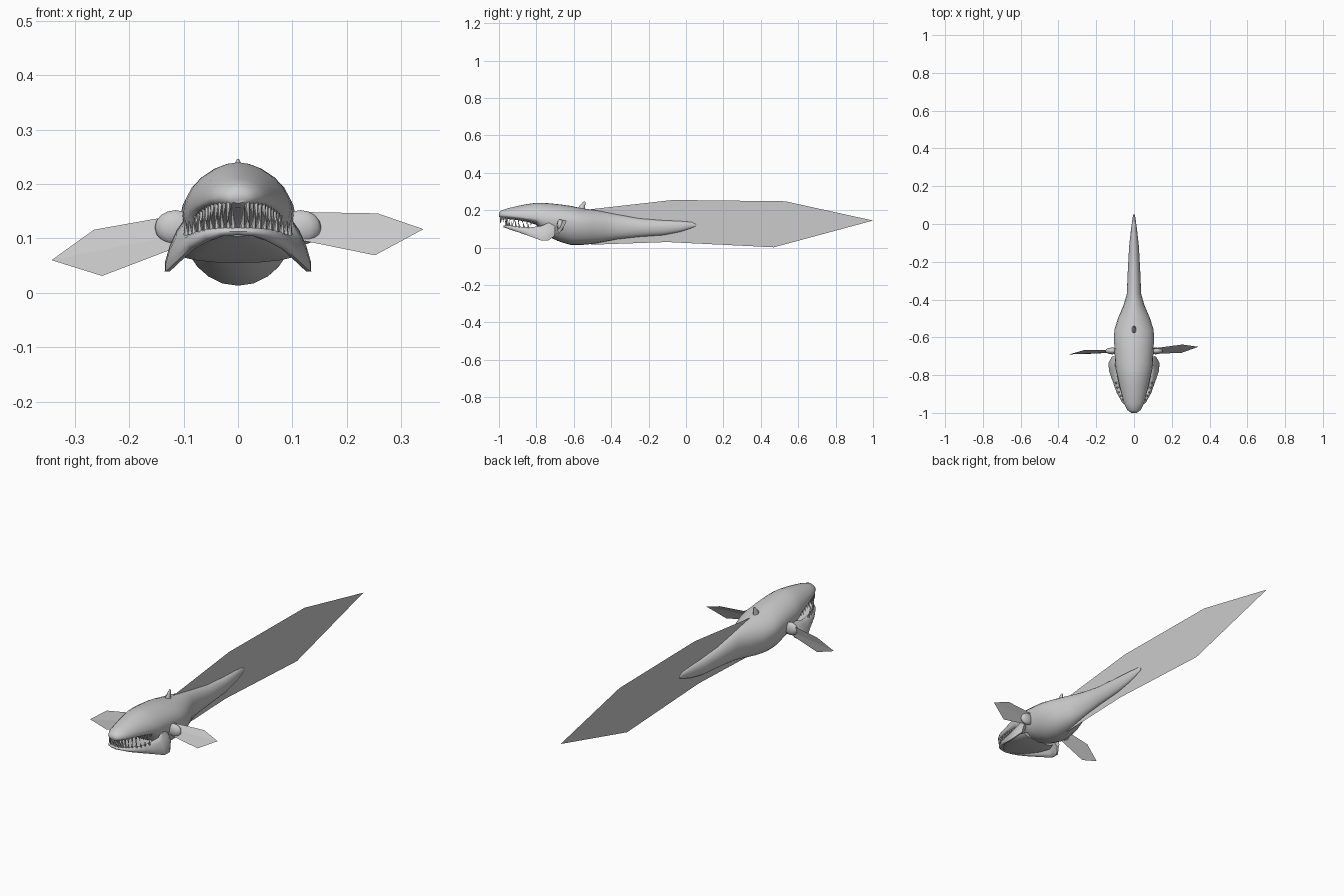
import bpy, bmesh, math
from mathutils import Vector, Matrix

if "Cube" in bpy.data.objects:
    bpy.data.objects.remove(bpy.data.objects["Cube"])

grey = bpy.data.materials.new("plain grey")
grey.diffuse_color = (0.6, 0.6, 0.6, 1)
grey.use_nodes = True
grey.node_tree.nodes["Principled BSDF"].inputs["Base Color"].default_value = grey.diffuse_color


def finish(name, bm, angle=None):
    if angle is not None:
        bmesh.ops.recalc_face_normals(bm, faces=bm.faces[:])
    me = bpy.data.meshes.new(name)
    bm.to_mesh(me)
    bm.free()
    me.materials.append(grey)
    ob = bpy.data.objects.new(name, me)
    bpy.context.collection.objects.link(ob)
    if angle is not None:
        bpy.ops.object.select_all(action='DESELECT')
        bpy.context.view_layer.objects.active = ob
        ob.select_set(True)
        bpy.ops.object.shade_smooth_by_angle(angle=math.radians(angle))
    return ob


def skin(name, rings, angle=50):
    """Join closed rings of points into a capped tube."""
    bm = bmesh.new()
    rows = [[bm.verts.new(p) for p in ring] for ring in rings]
    n = len(rows[0])
    for a, b in zip(rows, rows[1:]):
        for i in range(n):
            j = (i + 1) % n
            bm.faces.new((a[i], a[j], b[j], b[i]))
    bm.faces.new(rows[0])
    bm.faces.new(rows[-1])
    return finish(name, bm, angle)


def loft(name, sections, n=24):
    """Sections are (y, half width, top, widest height, bottom)."""
    rings = []
    for y, w, top, mid, bot in sections:
        ring = []
        for i in range(n):
            a = 2 * math.pi * i / n
            c, s = math.cos(a), math.sin(a)
            # the back narrows toward a ridge, the belly is round
            x = w * math.copysign(abs(c) ** (1.15 if s > 0 else 0.95), c)
            ring.append((x, y, mid + s * ((top - mid) if s > 0 else (mid - bot))))
        rings.append(ring)
    return skin(name, rings)


# Upper head, torso and tail in one skin
body = [
    (-1.0, .015, .186, .175, .165), (-.985, .035, .2, .175, .157),
    (-.95, .053, .211, .172, .153), (-.9, .066, .223, .166, .147),
    (-.85, .079, .233, .16, .138), (-.8, .09, .24, .156, .122),
    (-.775, .096, .24, .152, .09), (-.74, .1, .238, .15, .06),
    (-.67, .103, .231, .145, .03), (-.61, .106, .222, .14, .013),
    (-.56, .104, .211, .13, .014), (-.5, .085, .203, .12, .02),
    (-.43, .055, .19, .115, .033), (-.37, .038, .178, .112, .045),
    (-.25, .033, .156, .108, .058), (-.12, .026, .146, .108, .067),
    (-.03, .016, .142, .112, .085), (.03, .008, .137, .12, .105),
    (.053, .003, .125, .12, .115)]
loft("body", body)

# Lower jaw: rim swept from hinge to hinge (x, y, top, bottom, flare)
half = [
    (.1, -.705, .125, .06, .012), (.114, -.735, .135, .037, .018),
    (.114, -.775, .118, .037, .016), (.098, -.83, .11, .058, .01),
    (.08, -.89, .113, .08, .004), (.053, -.938, .118, .096, 0),
    (.028, -.958, .12, .104, 0), (0, -.965, .12, .106, 0)]
rim = half + [(-x, y, t, b, -f) for x, y, t, b, f in half[-2::-1]]
rings = []
for i, (x, y, top, bot, flare) in enumerate(rim):
    p, q = rim[max(i - 1, 0)], rim[min(i + 1, len(rim) - 1)]
    side = Vector((q[1] - p[1], p[0] - q[0], 0)).normalized()
    ring = []
    for k in range(10):
        a = 2 * math.pi * k / 10
        s = math.sin(a)
        off = side * (.012 * math.cos(a))
        ring.append((x + off.x - flare * s, y + off.y,
                     (top + bot) / 2 + s * (top - bot) / 2))
    rings.append(ring)
skin("lower_jaw", rings)

# Floor of the mouth between the jaw sides
loft("mouth_floor", [
    (-.958, .025, .114, .11, .104), (-.93, .055, .108, .1, .094),
    (-.88, .078, .1, .09, .08), (-.82, .096, .09, .078, .066),
    (-.76, .105, .085, .07, .055), (-.72, .09, .09, .07, .055)], 16)


# Teeth follow the edges of both jaws
def tooth(bm, base, tip, radius):
    base, tip = Vector(base), Vector(tip)
    d = tip - base
    rot = d.to_track_quat('Z', 'Y').to_matrix().to_4x4()
    bmesh.ops.create_cone(bm, cap_ends=True, segments=6, radius1=radius,
                          radius2=.0005, depth=d.length,
                          matrix=Matrix.Translation((base + tip) / 2) @ rot)


def along(path, t):
    f = t * (len(path) - 1)
    i = min(int(f), len(path) - 2)
    return Vector(path[i]).lerp(Vector(path[i + 1]), f - i)


upper = [(w * .86, y + .008, (mid + bot) / 2) for y, w, top, mid, bot in body[:6]]
lower = [(x, y, t - .004) for x, y, t, b, f in half[:2:-1]]
for name, path, direction, count in (("upper_teeth", upper, -1, 11),
                                     ("lower_teeth", lower, 1, 10)):
    bm = bmesh.new()
    for s in (-1, 1):
        for i in range(count):
            p = along(path, (i + .5) / count)
            p.x = max(p.x, .008) * s
            size = (.042, .03, .036)[i % 3] * (1 - .4 * i / count)
            tooth(bm, p, p + Vector((.003 * s, -.004, direction * size)), .0058)
    finish(name, bm, 40)

# Eyes with low brows behind them
for s, label in ((-1, "left"), (1, "right")):
    for part, loc, scale in (("eye", (.039, -.885, .196), (.008, .008, .008)),
                             ("brow", (.04, -.865, .203), (.014, .026, .009)),
                             ("fin_root", (.115, -.672, .12), (.038, .018, .032))):
        bm = bmesh.new()
        m = Matrix.Translation((loc[0] * s, loc[1], loc[2])) @ Matrix.Diagonal((*scale, 1))
        bmesh.ops.create_uvsphere(bm, u_segments=12, v_segments=8, radius=1, matrix=m)
        finish(label + "_" + part, bm, 60)

# Dorsal spike leaning backward
skin("dorsal_spike", [
    [(r * math.cos(a), y + 1.8 * r * math.sin(a), z)
     for a in [k * math.pi / 4 for k in range(8)]]
    for y, z, r in ((-.565, .198, .015), (-.556, .22, .009), (-.546, .24, .005),
                    (-.543, .246, .002))])


# Thin fins made of single flat sheets
def sheet(name, faces):
    bm = bmesh.new()
    for f in faces:
        bm.faces.new([bm.verts.new(p) for p in f])
    bmesh.ops.remove_doubles(bm, verts=bm.verts[:], dist=1e-5)
    finish(name, bm)


sheet("tail_fin", [[(0, y, z) for y, z in (
    (-.55, .03), (-.5, .016), (-.1, .03), (.47, .002), (1, .145), (.53, .248),
    (-.07, .255), (-.53, .203))]])

# Side fins, each folded along a line from root to tip
root, tip = (-.09, -.67, .11), (-.343, -.69, .06)
sheet("left_fin", [[root, (-.09, -.665, .147), (-.265, -.668, .116), tip],
                   [tip, (-.25, -.688, .031), (-.09, -.68, .092), root]])
root, tip = (.09, -.672, .125), (.341, -.65, .117)
sheet("right_fin", [[tip, (.257, -.638, .146), (.09, -.66, .149), root],
                    [root, (.09, -.688, .102), (.252, -.682, .069), tip]])
